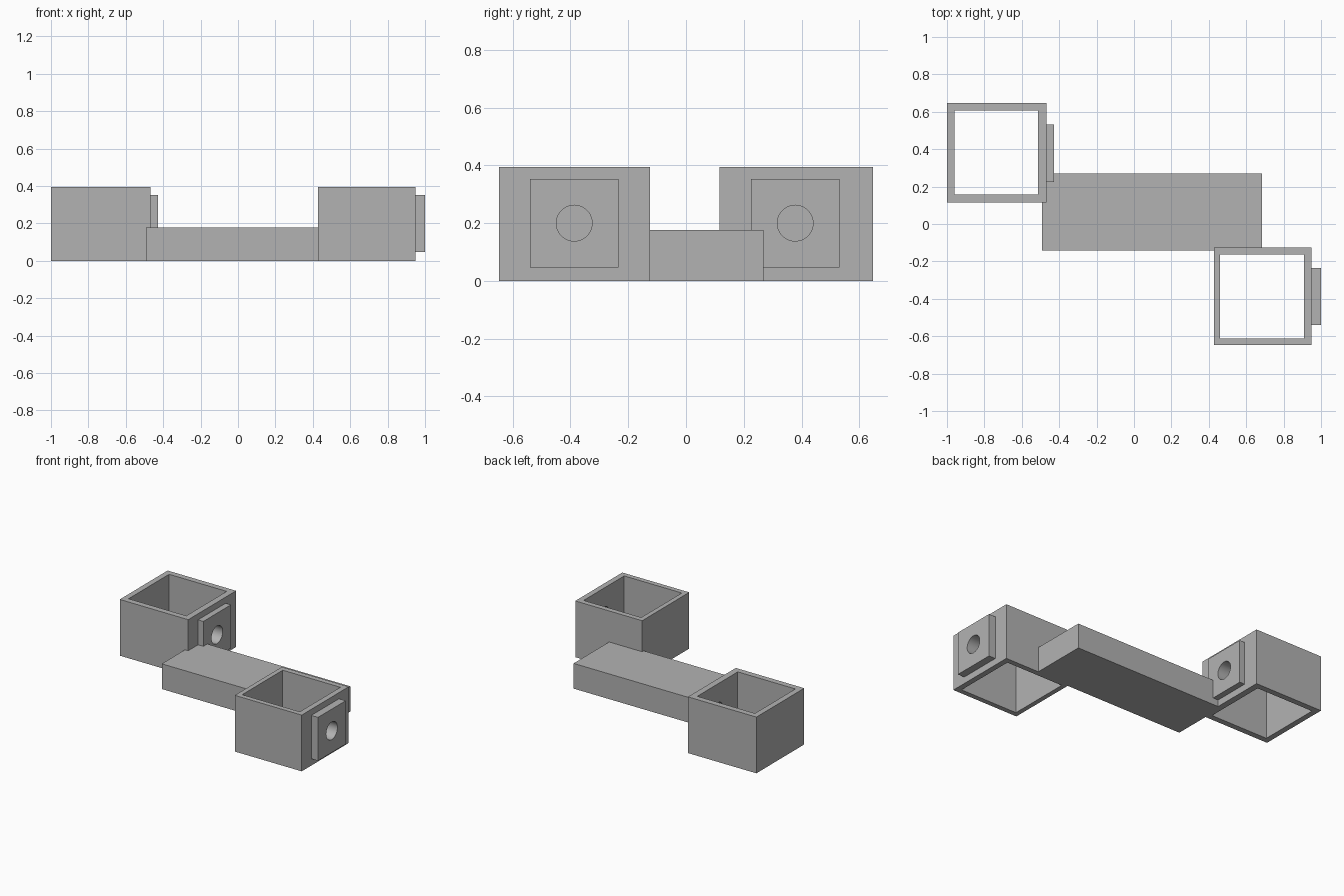
import bpy
import bmesh
import math

cube = bpy.data.objects.get("Cube")
if cube:
    bpy.data.objects.remove(cube, do_unlink=True)

grey = bpy.data.materials.new("plain_grey")
grey.use_nodes = True
colour = (0.45, 0.45, 0.45, 1)
grey.diffuse_color = colour
grey.node_tree.nodes["Principled BSDF"].inputs["Base Color"].default_value = colour

HEIGHT = 0.395
HOLE_Z = 0.2
HOLE_RADIUS = 0.062


def finish(bm, name):
    bmesh.ops.recalc_face_normals(bm, faces=bm.faces)
    mesh = bpy.data.meshes.new(name)
    bm.to_mesh(mesh)
    bm.free()
    mesh.materials.append(grey)
    obj = bpy.data.objects.new(name, mesh)
    bpy.context.collection.objects.link(obj)
    return obj


def block(name, x, y, z):
    """Solid box from (low, high) pairs."""
    bm = bmesh.new()
    bmesh.ops.create_cube(bm, size=1)
    for v in bm.verts:
        v.co = [p[0] if c < 0 else p[1] for c, p in zip(v.co, (x, y, z))]
    return finish(bm, name)


def sleeve(name, x, y, inner_x, inner_y):
    """Square tube, open at the top and bottom."""
    bm = bmesh.new()
    loops = []
    for px, py in ((x, y), (inner_x, inner_y)):
        for z in (0, HEIGHT):
            loops.append([bm.verts.new((px[i], py[j], z))
                          for i, j in ((0, 0), (1, 0), (1, 1), (0, 1))])
    out_low, out_high, in_low, in_high = loops
    for a, b in ((out_low, out_high), (out_high, in_high),
                 (in_high, in_low), (in_low, out_low)):
        for i in range(4):
            k = (i + 1) % 4
            bm.faces.new((a[i], a[k], b[k], b[i]))
    return finish(bm, name)


def drill(parts, x, y):
    """Cut a round hole along x through the given parts."""
    bpy.ops.mesh.primitive_cylinder_add(
        vertices=48, radius=HOLE_RADIUS, depth=0.3,
        location=(x, y, HOLE_Z), rotation=(0, math.pi / 2, 0))
    cutter = bpy.context.object
    cutter.name = "hole_cutter"
    cutter.hide_render = True
    for part in parts:
        mod = part.modifiers.new("hole", 'BOOLEAN')
        mod.operation = 'DIFFERENCE'
        mod.solver = 'EXACT'
        mod.object = cutter
        bpy.ops.object.select_all(action='DESELECT')
        part.select_set(True)
        bpy.context.view_layer.objects.active = part
        bpy.ops.object.modifier_apply(modifier=mod.name)
        bpy.ops.object.shade_smooth_by_angle(angle=math.radians(30))
    bpy.data.objects.remove(cutter, do_unlink=True)


# Connecting bar
block("connecting_bar", (-0.493, 0.685), (-0.142, 0.269), (0, 0.177))

# Square sleeves, each with a drilled boss plate on its +x wall
sleeves = (
    ("back_sleeve", (-1, -0.468), (0.116, 0.647),
     (-0.96, -0.512), (0.157, 0.606), -0.427, 0.378),
    ("front_sleeve", (0.428, 0.948), (-0.647, -0.125),
     (0.461, 0.909), (-0.612, -0.162), 1.0, -0.387),
)
for name, x, y, inner_x, inner_y, plate_end, hole_y in sleeves:
    tube = sleeve(name, x, y, inner_x, inner_y)
    plate = block(name + "_boss_plate", (x[1] - 0.01, plate_end),
                  (hole_y - 0.153, hole_y + 0.153), (0.047, 0.352))
    drill((tube, plate), x[1], hole_y)
